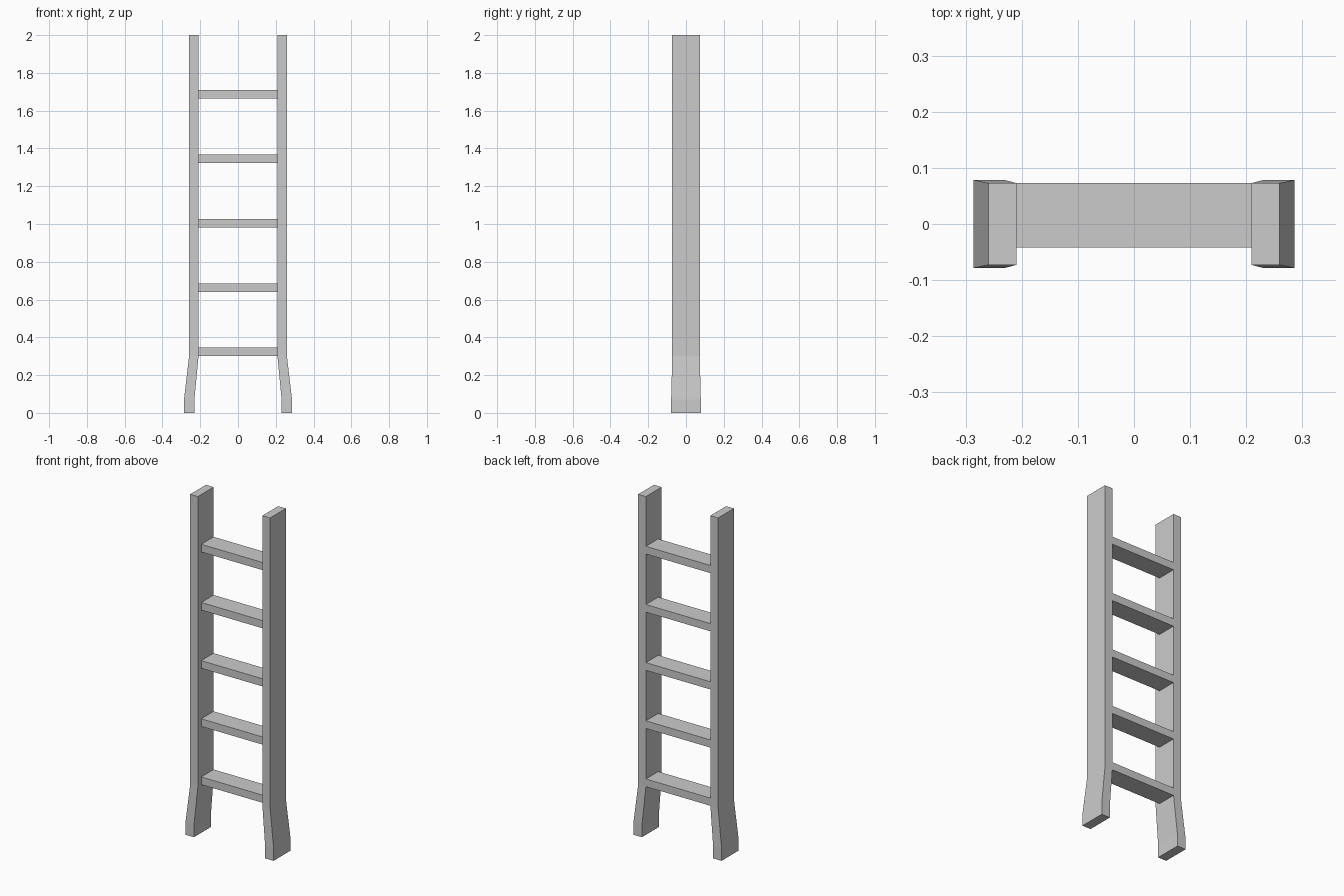
import bpy
import bmesh

if "Cube" in bpy.data.objects:
    bpy.data.objects.remove(bpy.data.objects["Cube"])


def make_object(name, bm):
    bmesh.ops.recalc_face_normals(bm, faces=bm.faces)
    mesh = bpy.data.meshes.new(name)
    bm.to_mesh(mesh)
    bm.free()
    obj = bpy.data.objects.new(name, mesh)
    bpy.context.collection.objects.link(obj)
    return obj


# Side rail: rectangular sections (z, inner x, outer x, half depth), splayed foot
SECTIONS = [
    (0.00, 0.231, 0.286, 0.0785),
    (0.07, 0.231, 0.286, 0.0785),
    (0.30, 0.209, 0.259, 0.0728),
    (2.00, 0.209, 0.259, 0.0728),
]


def rail(name, side):
    bm = bmesh.new()
    rings = []
    for z, x0, x1, d in SECTIONS:
        corners = [(x0, -d), (x1, -d), (x1, d), (x0, d)]
        rings.append([bm.verts.new((side * x, y, z)) for x, y in corners])
    for low, high in zip(rings, rings[1:]):
        for i in range(4):
            j = (i + 1) % 4
            bm.faces.new((low[i], low[j], high[j], high[i]))
    bm.faces.new(rings[0])
    bm.faces.new(rings[-1])
    return make_object(name, bm)


# Rung: flat step, flush with the back of the rails
def rung(name, z0, z1, y0=-0.0415, y1=0.0728, half_width=0.209):
    bm = bmesh.new()
    bmesh.ops.create_cube(bm, size=1)
    for v in bm.verts:
        v.co.x *= 2 * half_width
        v.co.y = y0 if v.co.y < 0 else y1
        v.co.z = z0 if v.co.z < 0 else z1
    return make_object(name, bm)


rail("left_rail", -1)
rail("right_rail", 1)
for n in range(5):
    bottom = 0.30 + n * 0.3408
    rung(f"rung_{n + 1}", bottom, bottom + 0.045)
